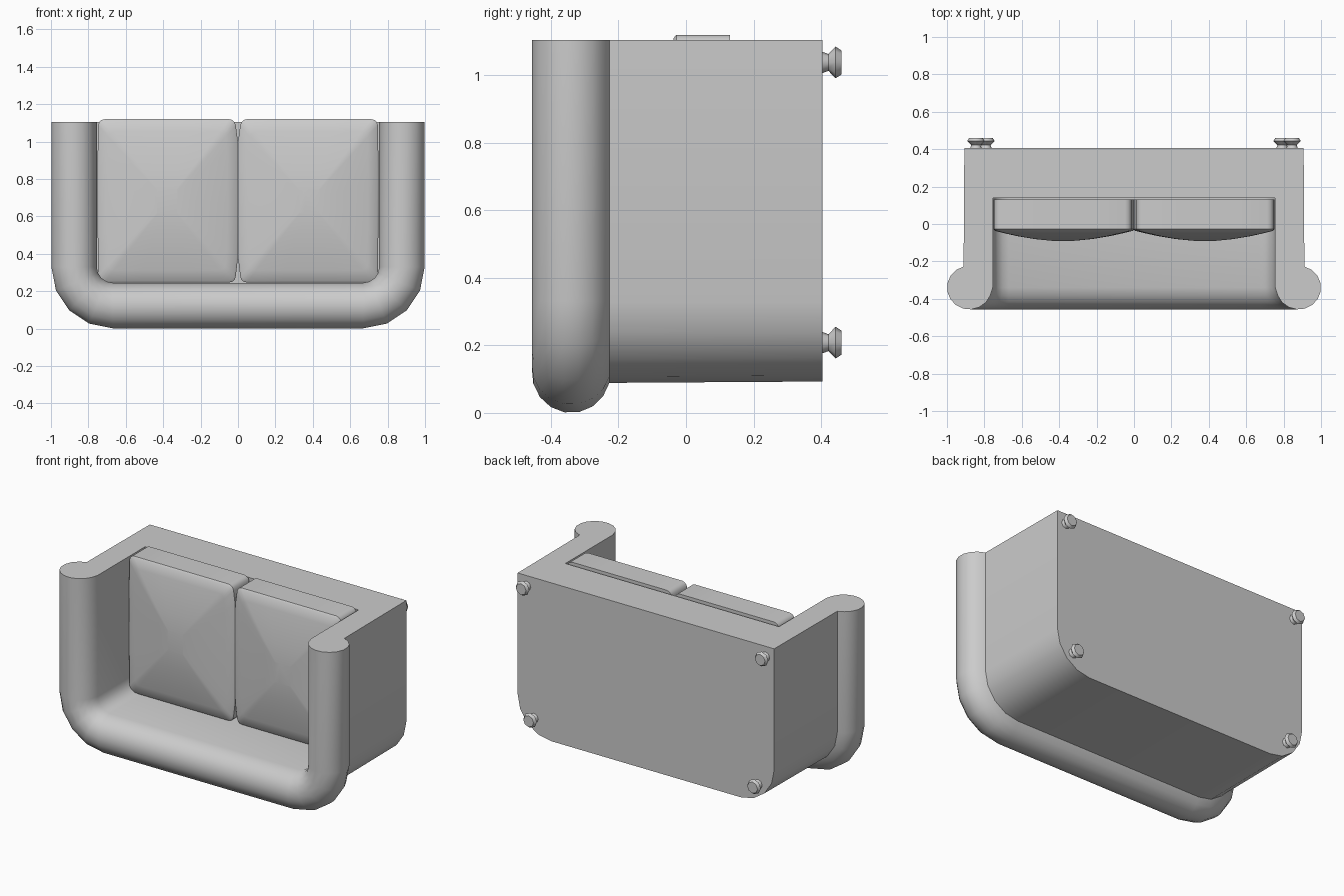
import bpy, bmesh, math
from math import cos, sin, radians

if "Cube" in bpy.data.objects:
    bpy.data.objects.remove(bpy.data.objects["Cube"])


def finish(name, bm, angle=38):
    bmesh.ops.recalc_face_normals(bm, faces=bm.faces)
    me = bpy.data.meshes.new(name)
    bm.to_mesh(me)
    bm.free()
    ob = bpy.data.objects.new(name, me)
    bpy.context.collection.objects.link(ob)
    bpy.ops.object.select_all(action='DESELECT')
    ob.select_set(True)
    bpy.context.view_layer.objects.active = ob
    bpy.ops.object.shade_smooth_by_angle(angle=radians(angle))
    return ob


def bridge(bm, a, b, closed=True):
    n = len(a)
    for i in range(n if closed else n - 1):
        j = (i + 1) % n
        bm.faces.new((a[i], a[j], b[j], b[i]))


# Sofa frame: arm profile (offset, y) swept around a U, closed by seat, base and end faces
TOP, CX, CZ = 1.105, 0.67, 0.33
profile = [(0.085, 0.14)]
for i in range(13):
    a = radians(180 + 255 * i / 12)
    profile.append((0.21 + 0.12 * cos(a), -0.34 + 0.117 * sin(a)))
profile[1] = (0.085, -0.34)
profile.append((0.237, 0.405))

stations = [(-CX, TOP, 180)]
stations += [(-CX, CZ, 180 + 22.5 * i) for i in range(5)]
stations += [(CX, CZ, 270 + 22.5 * i) for i in range(5)]
stations += [(CX, TOP, 360)]

bm = bmesh.new()
rows = [[bm.verts.new((x + d * cos(radians(t)), y, z + d * sin(radians(t))))
         for d, y in profile] for x, z, t in stations]
for r0, r1 in zip(rows, rows[1:]):
    bridge(bm, r0, r1, closed=False)
bm.faces.new([r[0] for r in rows])             # seat deck
bm.faces.new([r[-1] for r in rows])            # underside
bm.faces.new(rows[0] + rows[-1][::-1])         # front end
finish("sofa_frame", bm)


# Seat cushions: rounded outline, puffed face, inner edges touching in the middle
def cushion(name, side):
    r, x0, x1, z0, z1 = 0.035, 0.012, 0.748, 0.247, 1.12
    outline = []
    for cx, cz, start in ((x1 - r, z1 - r, 0), (x0 + r, z1 - r, 90),
                          (x0 + r, z0 + r, 180), (x1 - r, z0 + r, 270)):
        for i in range(4):
            a = radians(start + 30 * i)
            outline.append((cx + r * cos(a), cz + r * sin(a)))
        if start == 90:
            outline += [(0.0, 1.0), (-0.002, 0.68), (0.0, 0.38)]
        if start in (0, 180):
            z = z1 if start == 0 else z0
            s = 1 if start == 180 else -1
            outline += [(0.38 - s * 0.15, z), (0.38 + s * 0.15, z)]
    outline += [(0.75, 0.5), (0.752, 0.8)]
    mx, mz = 0.38, 0.68
    bm = bmesh.new()

    def ring(s, y):
        return [bm.verts.new((side * (mx + (x - mx) * s), y, mz + (z - mz) * s))
                for x, z in outline]

    rings = [ring(1, 0.13), ring(1, -0.028)]
    for s in (0.98, 0.85, 0.65, 0.4, 0.15):
        rings.append(ring(s, -0.034 - 0.058 * (1 - s ** 1.8)))
    for a, b in zip(rings, rings[1:]):
        bridge(bm, a, b)
    bm.faces.new(rings[0])
    bm.faces.new(rings[-1])
    finish(name, bm, 40)


cushion("cushion_right", 1)
cushion("cushion_left", -1)


# Turned feet
def foot(name, x, z):
    bm = bmesh.new()
    rings = [[bm.verts.new((x + r * cos(math.tau * i / 8), y, z + r * sin(math.tau * i / 8)))
              for i in range(8)]
             for r, y in ((0.033, 0.40), (0.025, 0.422), (0.047, 0.443), (0.036, 0.46))]
    for a, b in zip(rings, rings[1:]):
        bridge(bm, a, b)
    bm.faces.new(rings[0])
    bm.faces.new(rings[-1])
    finish(name, bm, 50)


for label, sx in (("left", -1), ("right", 1)):
    foot("front_foot_" + label, sx * 0.845, 1.038)
    foot("rear_foot_" + label, sx * 0.792, 0.208)
